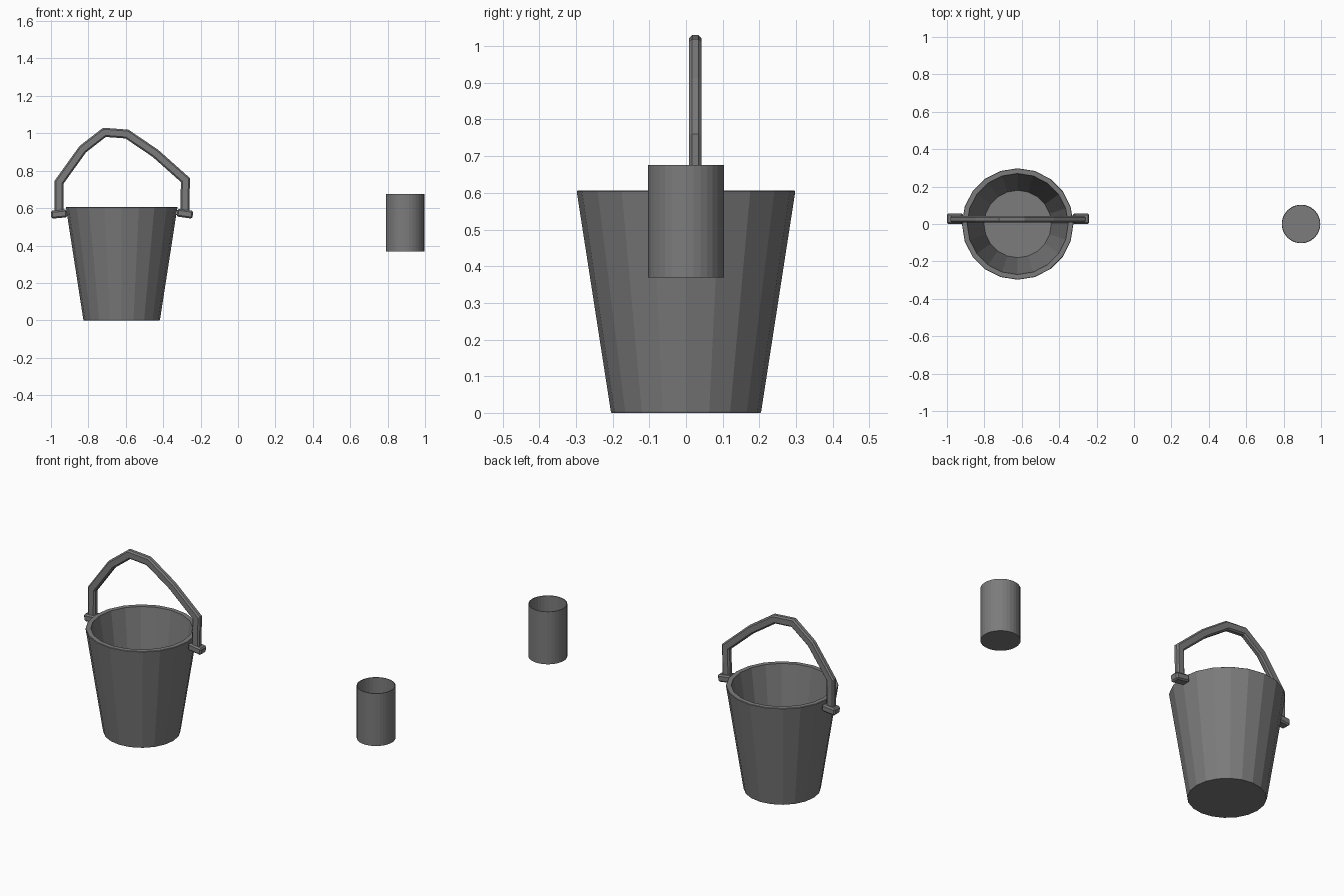
import bpy, bmesh, math
from mathutils import Vector, Matrix

if "Cube" in bpy.data.objects:
    bpy.data.objects.remove(bpy.data.objects["Cube"])

# Dark grey shared by all parts
dark = bpy.data.materials.new("dark_grey")
dark.diffuse_color = (0.2, 0.2, 0.2, 1)
dark.use_nodes = True
dark.node_tree.nodes["Principled BSDF"].inputs["Base Color"].default_value = dark.diffuse_color


def make(name, bm):
    bmesh.ops.recalc_face_normals(bm, faces=bm.faces)
    mesh = bpy.data.meshes.new(name)
    bm.to_mesh(mesh)
    bm.free()
    mesh.materials.append(dark)
    ob = bpy.data.objects.new(name, mesh)
    bpy.context.collection.objects.link(ob)
    return ob


def lathe(name, profile, sides, x):
    """Revolve a (radius, z) profile around the vertical axis at x."""
    bm = bmesh.new()
    verts = [bm.verts.new((r, 0, z)) for r, z in profile]
    edges = [bm.edges.new(p) for p in zip(verts, verts[1:])]
    bmesh.ops.spin(bm, geom=verts + edges, cent=(0, 0, 0), axis=(0, 0, 1),
                   angle=math.tau, steps=sides, use_duplicate=False)
    bmesh.ops.remove_doubles(bm, verts=bm.verts, dist=1e-4)
    bmesh.ops.translate(bm, verts=bm.verts, vec=(x, 0, 0))
    return make(name, bm)


def sweep(name, path, y, section):
    """Sweep a cross-section (in-plane, y) along an xz path with mitred corners."""
    bm = bmesh.new()
    pts = [Vector(p) for p in path]
    rings = []
    for i, p in enumerate(pts):
        a = (p - pts[i - 1]).normalized() if i else (pts[1] - p).normalized()
        b = (pts[i + 1] - p).normalized() if i < len(pts) - 1 else a
        t = (a + b).normalized()
        n = Vector((-t.y, t.x)) / max(t.dot(a), 0.5)
        rings.append([bm.verts.new((p.x + n.x * u, y + v, p.y + n.y * u)) for u, v in section])
    k = len(section)
    for r0, r1 in zip(rings, rings[1:]):
        for j in range(k):
            bm.faces.new((r0[j], r0[(j + 1) % k], r1[(j + 1) % k], r1[j]))
    bm.faces.new(rings[0])
    bm.faces.new(rings[-1])
    return make(name, bm)


def clip(name, x, z, tilt):
    bm = bmesh.new()
    bmesh.ops.create_cube(bm, size=1)
    bmesh.ops.scale(bm, verts=bm.verts, vec=(0.086, 0.055, 0.042))
    bmesh.ops.bevel(bm, geom=bm.edges[:], offset=0.008, segments=1, affect='EDGES')
    bmesh.ops.rotate(bm, verts=bm.verts, matrix=Matrix.Rotation(tilt, 3, 'Y'))
    bmesh.ops.translate(bm, verts=bm.verts, vec=(x, 0.028, z))
    return make(name, bm)


# Tapered bucket with thick wall and inner floor
lathe("bucket", [(0, 0), (0.203, 0), (0.205, 0.004), (0.298, 0.604), (0.296, 0.606),
                 (0.27, 0.606), (0.18, 0.03), (0, 0.03)], 20, -0.622)

# Bent handle with chamfered section
h, w, c = 0.024, 0.017, 0.008
section = [(h, w - c), (h - c, w), (c - h, w), (-h, w - c),
           (-h, c - w), (c - h, -w), (h - c, -w), (h, c - w)]
sweep("handle", [(-0.958, 0.565), (-0.957, 0.738), (-0.83, 0.915), (-0.714, 1.005),
                 (-0.594, 0.996), (-0.442, 0.893), (-0.281, 0.75), (-0.285, 0.57)], 0.025, section)

# Pivot clips joining handle to the bucket rim
clip("left_clip", -0.957, 0.568, math.radians(-5))
clip("right_clip", -0.284, 0.57, math.radians(8))

# Open cup with a very thin wall
lathe("cup", [(0, 0.369), (0.103, 0.369), (0.103, 0.676), (0.099, 0.676), (0.099, 0.373), (0, 0.373)],
      32, 0.893)
